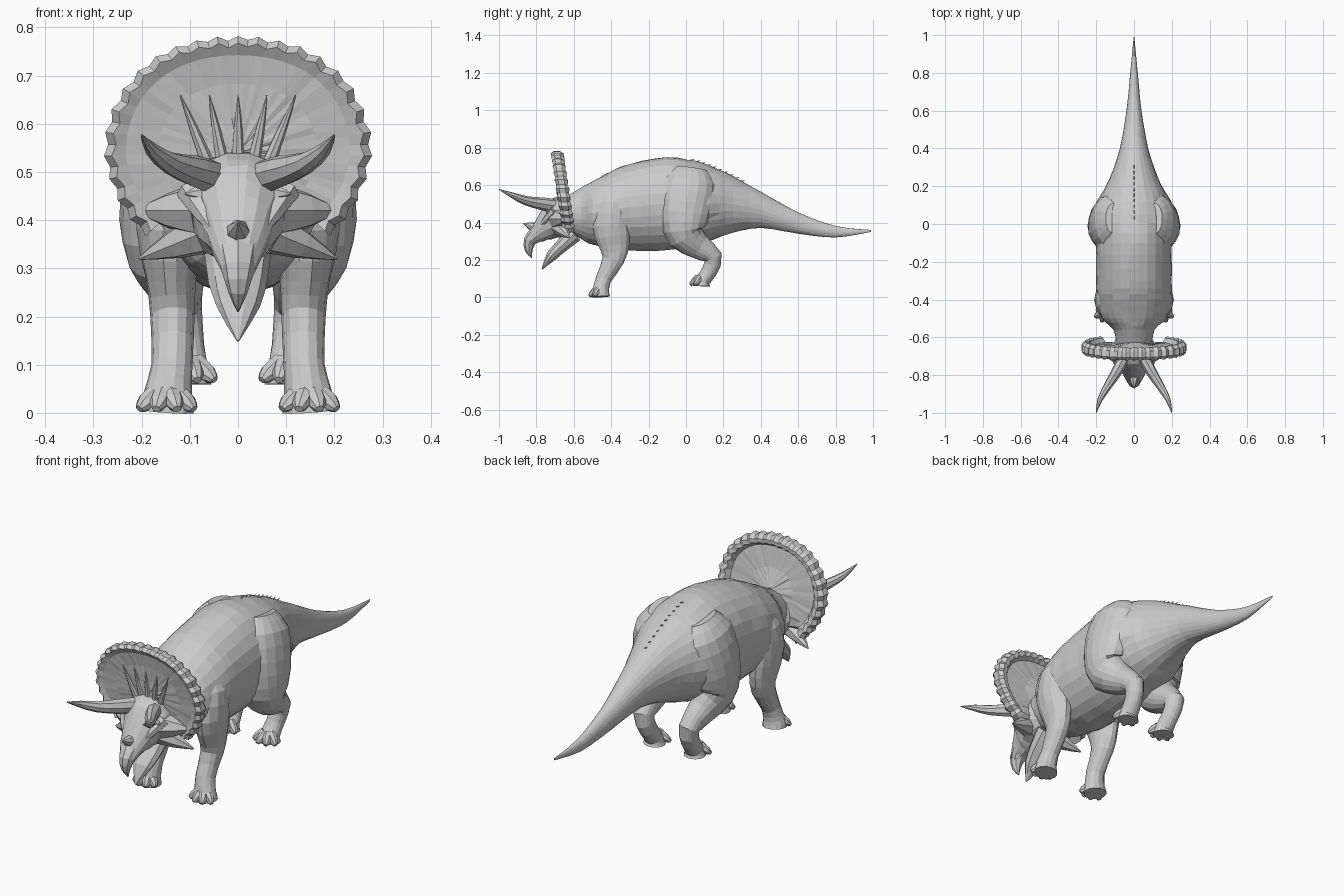
import bpy, bmesh, math, random
from mathutils import Vector

cube = bpy.data.objects.get("Cube")
if cube:
    bpy.data.objects.remove(cube, do_unlink=True)

GREY = (.6, .6, .6, 1)
LENGTHWISE = Vector((0, 1, 0))
skin = bpy.data.materials.new("grey_skin")
skin.use_nodes = True
skin.diffuse_color = GREY
skin.node_tree.nodes["Principled BSDF"].inputs["Base Color"].default_value = GREY


def bridge_rings(name, rings):
    """Bridge equal rings of points, cap both ends and make the object."""
    bm = bmesh.new()
    rows = [[bm.verts.new(point) for point in ring] for ring in rings]
    for near, far in zip(rows, rows[1:]):
        for i in range(len(near)):
            bm.faces.new((near[i - 1], near[i], far[i], far[i - 1]))
    bm.faces.new(rows[0])
    bm.faces.new(rows[-1])
    bmesh.ops.recalc_face_normals(bm, faces=bm.faces)
    mesh = bpy.data.meshes.new(name)
    bm.to_mesh(mesh)
    bm.free()
    mesh.materials.append(skin)
    bpy.context.collection.objects.link(bpy.data.objects.new(name, mesh))


def spline(a, b, c, d, t):
    """Catmull-Rom value between b and c."""
    slope_in, slope_out = (c - a) / 2, (d - b) / 2
    ease = t * t * (3 - 2 * t)
    return (b + (c - b) * ease + slope_in * t * (1 - t) ** 2
            - slope_out * t * t * (1 - t))


def smooth_path(stations, steps):
    padded = [stations[0], *stations, stations[-1]]
    path = []
    for quad in zip(padded, padded[1:], padded[2:], padded[3:]):
        for step in range(steps):
            path.append([spline(*values, step / steps) for values in zip(*quad)])
    path.append(stations[-1])
    return path


def tube(name, stations, sides=8, steps=2, axis=None, side=1, rough=.03):
    """Organic tube through (x, y, z, width, depth) stations with uneven facets."""
    random.seed(name.split("_")[0])
    path = smooth_path(stations, steps)
    rings = []
    for i, (x, y, z, width, depth) in enumerate(path):
        before, after = path[max(i - 1, 0)], path[min(i + 1, len(path) - 1)]
        along = axis or (Vector(after[:3]) - Vector(before[:3])).normalized()
        across = Vector((1, 0, 0))
        across = (across - along * across.dot(along)).normalized()
        upward = along.cross(across)
        ring = []
        for k in range(sides):
            angle = math.tau * k / sides
            swell = 1 + random.uniform(-rough, rough)
            point = Vector((x, y, z)) + swell * (across * math.cos(angle) * width
                                                 + upward * math.sin(angle) * depth)
            ring.append((point.x * side, point.y, point.z))
        rings.append(ring)
    bridge_rings(name, rings)


def spike(name, base, tip, radius, side=1, sides=7):
    """Straight pointed part with a slightly swollen middle."""
    base, tip = Vector(base), Vector(tip)
    middle = base.lerp(tip, .5)
    tube(name, [(*base, radius, radius), (*middle, radius * .65, radius * .65),
                (*tip, radius * .06, radius * .06)], sides=sides, side=side)


def upright(rows):
    """Turn (y, top, bottom, half width) rows into tube stations."""
    return [(0, y, (top + low) / 2, width, (top - low) / 2) for y, top, low, width in rows]


def back_height(y):
    """Arched line of the back, falling to the neck and the tail tip."""
    hump = (1 + math.cos(math.pi * (y + .1) / 1.1)) / 2
    return .36 + .39 * hump ** 1.15


# Trunk and tail: lower edge and half width along the length
TRUNK = [(-.66, .37, .09), (-.56, .31, .11), (-.5, .28, .17), (-.4, .26, .195), (-.3, .25, .2),
         (-.1, .25, .2), (.05, .28, .2), (.15, .31, .175), (.25, .345, .125), (.4, .37, .075),
         (.6, .34, .04), (.8, .32, .02), (.99, .35, .002)]
tube("body_and_tail", upright([(y, back_height(y), low, width) for y, low, width in TRUNK]),
     sides=26, steps=3, axis=LENGTHWISE, rough=.012)

# Small scales along the spine
for i in range(10):
    y = .03 + i * .03
    z = back_height(y)
    spike(f"spine_scale_{i + 1}", (0, y - .015, z - .006), (0, y + .015, z + .004), .006, sides=5)

# Frill: broad front face, hollow back and knobbly rim, as (share of radius, offset)
FRONT = [(.05, -.025), (.3, -.02), (.6, -.018), (.85, -.022), (.94, -.032), (1, -.016)]
BACK = [(1, .016), (.94, .034), (.86, .03), (.8, .008), (.4, .012), (.05, .03)]
SEGMENTS = 52
random.seed("frill")
frill = []
for i in range(SEGMENTS + 1):
    angle = math.radians(-42 + 264 * i / SEGMENTS)
    rise = math.sin(angle)
    wave = (-1 if i % 2 else 1) * random.uniform(.5, 1)
    reach = .274 - .036 * max(0, rise) ** 3 - .03 * max(0, -rise)
    ring = []
    for share, offset in FRONT + BACK:
        rim = share > .85
        radius = reach * share + (.006 * wave if rim else 0)
        lean = -.655 - .15 * radius * rise
        bump = offset * .12 * wave if rim else random.uniform(-.0015, .0015)
        ring.append((radius * math.cos(angle), lean + offset + bump, .54 + radius * rise))
    frill.append(ring)
bridge_rings("frill", frill)

# Low ridges fanning up the front of the frill
for i in range(5):
    x = (i - 2) * .04
    spike(f"frill_ridge_{i + 1}", (x * .8, -.675, .52), (x * 1.5, -.695, .66), .014)

# Skull, beak, jaw and nose horn
tube("skull", upright([(-.6, .5, .33, .09), (-.66, .54, .32, .12), (-.72, .53, .31, .1),
                       (-.76, .49, .3, .075), (-.8, .42, .29, .056), (-.84, .35, .26, .034),
                       (-.86, .3, .27, .01)]),
     sides=14, axis=LENGTHWISE, rough=.04)
tube("upper_beak", [(0, -.8, .34, .05, .04), (0, -.835, .3, .036, .034),
                    (0, -.84, .25, .02, .02), (0, -.825, .21, .002, .002)])
tube("lower_jaw", [(0, -.6, .34, .07, .05), (0, -.67, .27, .06, .036),
                   (0, -.72, .22, .045, .03), (0, -.77, .15, .003, .003)], sides=10)
spike("nose_horn", (0, -.8, .37), (0, -.87, .395), .03)

# Limbs from the hidden top inside the body down to the sole
FRONT_LEG = [(.12, -.39, .58, .03, .04), (.13, -.39, .5, .07, .09), (.14, -.4, .38, .07, .1),
             (.14, -.385, .28, .052, .085), (.136, -.39, .2, .047, .06),
             (.137, -.44, .1, .043, .043), (.145, -.455, .04, .05, .045),
             (.148, -.455, .003, .056, .05)]
HIND_LEG = [(.11, .03, .69, .04, .08), (.12, .02, .62, .09, .14), (.14, 0, .5, .1, .145),
            (.15, -.01, .4, .095, .125), (.145, 0, .33, .085, .1), (.13, .07, .27, .06, .07),
            (.12, .145, .215, .045, .05), (.11, .125, .14, .04, .042),
            (.106, .09, .09, .044, .04), (.106, .085, .06, .05, .045)]


def toes(name, x, y, floor, side):
    """Fan of blunt toes sloping down around the front of a foot."""
    for i in range(4):
        angle = math.radians(36 * i - 54)
        out, ahead = .07 * math.sin(angle), -.065 * math.cos(angle)
        tube(f"{name}_{i + 1}", [
            (x + out * .3, y + ahead * .3, floor + .045, .02, .022),
            (x + out * .75, y + ahead * .7, floor + .022, .02, .019),
            (x + out, y + ahead, floor + .008, .009, .008)], side=side)


# Paired parts on both flanks
for label, side in (("left", 1), ("right", -1)):
    tube(f"front_leg_{label}", FRONT_LEG, sides=14, side=side)
    tube(f"hind_leg_{label}", HIND_LEG, sides=18, side=side, rough=.02)
    # Rear of the haunch, running into the root of the tail
    tube(f"haunch_{label}", [(.14, -.06, .48, .08, .12), (.13, .05, .5, .09, .13),
                             (.1, .15, .5, .07, .11), (.06, .26, .5, .04, .07)],
         sides=14, side=side)
    toes(f"front_toe_{label}", .148, -.455, 0, side)
    toes(f"hind_toe_{label}", .106, .085, .06, side)
    tube(f"brow_horn_{label}", [
        (.05, -.7, .49, .034, .034), (.085, -.77, .5, .03, .034),
        (.14, -.86, .518, .022, .024), (.18, -.93, .547, .014, .015),
        (.2, -1, .577, .002, .002)], side=side)
    spike(f"cheek_spike_{label}", (.06, -.68, .38), (.205, -.625, .32), .05, side)
    spike(f"cheek_plate_{label}", (.08, -.68, .42), (.21, -.64, .42), .06, side)
    spike(f"snout_ridge_{label}", (.1, -.7, .46), (.04, -.8, .36), .03, side)
    spike(f"eye_{label}", (.08, -.73, .455), (.11, -.74, .455), .018, side)
